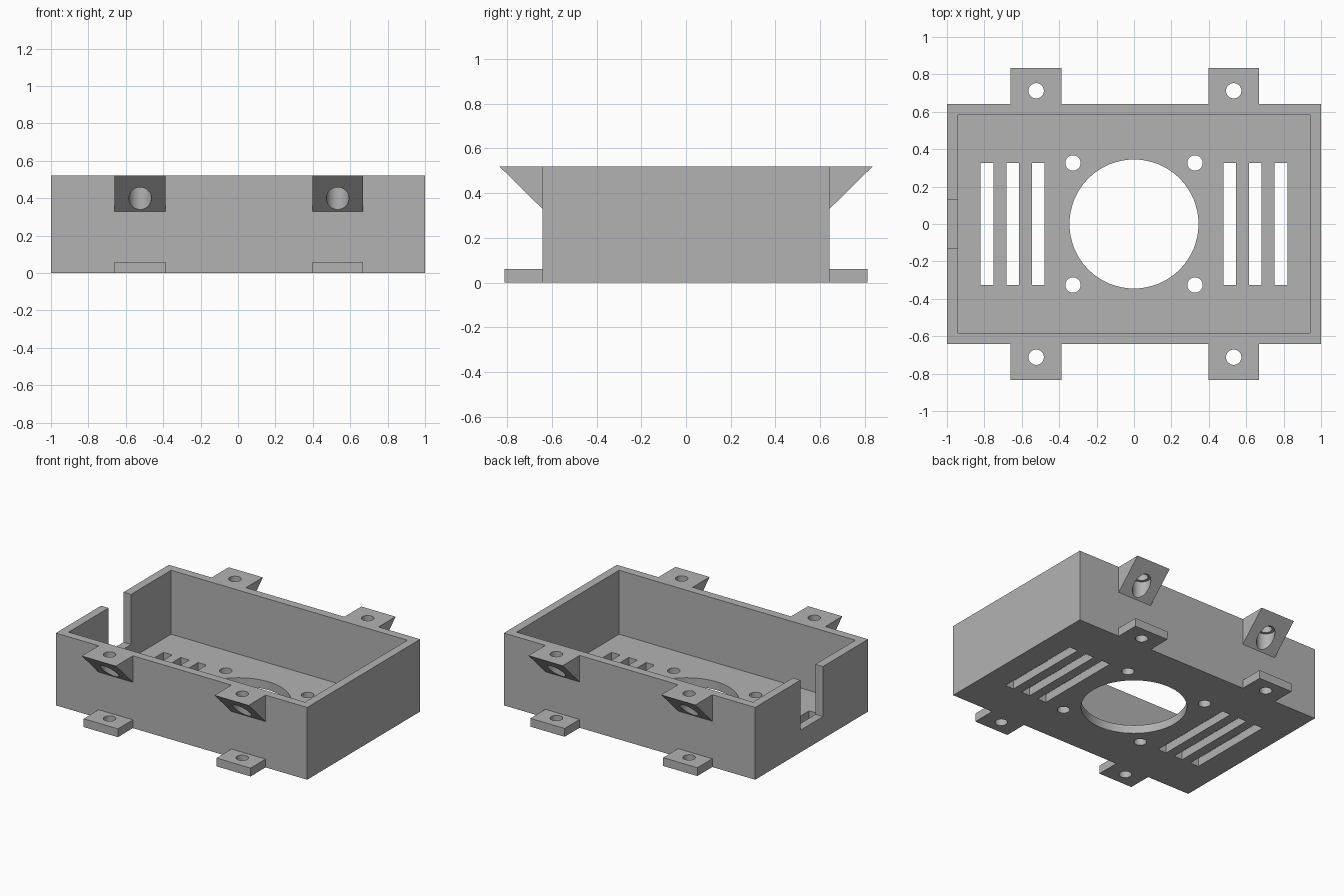
import bpy
import bmesh
from math import radians
from mathutils import Vector

cube = bpy.data.objects.get("Cube")
if cube:
    bpy.data.objects.remove(cube, do_unlink=True)

grey = bpy.data.materials.new("plain grey")
grey.use_nodes = True
grey.diffuse_color = (0.45, 0.45, 0.45, 1)
grey.node_tree.nodes["Principled BSDF"].inputs["Base Color"].default_value = (0.45, 0.45, 0.45, 1)

HALF_X, HALF_Y, HEIGHT = 1.0, 0.642, 0.52
WALL = 0.06
EAR_HALF = 0.136
EAR_CENTRES = {"right": -0.523, "left": 0.533}
SCREW_Y, SCREW_R = 0.712, 0.041


def prism(name, profile, start, sweep):
    """Sweep a flat polygon along a vector into a closed solid."""
    bm = bmesh.new()
    face = bm.faces.new([bm.verts.new(Vector(p) + Vector(start)) for p in profile])
    new = bmesh.ops.extrude_face_region(bm, geom=[face])["geom"]
    bmesh.ops.translate(bm, vec=sweep, verts=[v for v in new if isinstance(v, bmesh.types.BMVert)])
    bmesh.ops.recalc_face_normals(bm, faces=bm.faces)
    mesh = bpy.data.meshes.new(name)
    bm.to_mesh(mesh)
    bm.free()
    mesh.materials.append(grey)
    obj = bpy.data.objects.new(name, mesh)
    bpy.context.collection.objects.link(obj)
    return obj


def box(name, x0, x1, y0, y1, z0, z1):
    return prism(name, [(x0, y0, z0), (x1, y0, z0), (x1, y1, z0), (x0, y1, z0)],
                 (0, 0, 0), (0, 0, z1 - z0))


def cylinder(name, x, y, radius, z0, z1):
    bm = bmesh.new()
    ring = bmesh.ops.create_circle(bm, segments=64, radius=radius)["verts"]
    points = [v.co.copy() for v in ring]
    bm.free()
    return prism(name, points, (x, y, z0), (0, 0, z1 - z0))


def cut(obj, cutters):
    """Subtract each cutter from the part, then discard it."""
    bpy.context.view_layer.objects.active = obj
    for cutter in cutters:
        cutter.hide_render = True
        mod = obj.modifiers.new("cut", "BOOLEAN")
        mod.operation, mod.solver, mod.object = "DIFFERENCE", "EXACT", cutter
        bpy.ops.object.modifier_apply(modifier=mod.name)
        bpy.data.objects.remove(cutter, do_unlink=True)


parts = []

# Open tray with a cable notch in one end wall
tray = box("tray", -HALF_X, HALF_X, -HALF_Y, HALF_Y, 0, HEIGHT)
cutters = [
    box("cavity", -HALF_X + WALL, HALF_X - WALL, -HALF_Y + WALL, HALF_Y - WALL, WALL, 1),
    box("notch", -1.1, -0.9, -0.128, 0.128, 0.16, 1),
    cylinder("fan_opening", 0, 0, 0.345, -0.1, 0.2),
]

# Fan screw holes and vent slots in the floor
for sx in (-1, 1):
    for sy in (-1, 1):
        cutters.append(cylinder("fan_screw", sx * 0.326, sy * 0.326, SCREW_R, -0.1, 0.2))
    for i in range(3):
        x = sx * (0.512 + 0.137 * i)
        cutters.append(box("vent", x - 0.034, x + 0.034, -0.325, 0.325, -0.1, 0.2))
cut(tray, cutters)
parts.append(tray)

# Wedge ears at the rim and flat feet at the base, both drilled
for end, sy in (("front", -1), ("back", 1)):
    for side, x in EAR_CENTRES.items():
        y0 = sy * HALF_Y
        profile = [(0, y0, 0.33), (0, y0, HEIGHT), (0, y0 + sy * 0.193, HEIGHT)]
        ear = prism(f"{end}_{side}_rim_ear", profile, (x - EAR_HALF, 0, 0), (2 * EAR_HALF, 0, 0))
        cut(ear, [cylinder("screw", x, sy * SCREW_Y, SCREW_R, 0.2, 0.7),
                  cylinder("head_recess", x, sy * SCREW_Y, 0.06, 0.2, 0.462)])

        ya, yb = sorted((y0, sy * 0.812))
        foot = box(f"{end}_{side}_foot", x - EAR_HALF, x + EAR_HALF, ya, yb, 0, WALL)
        cut(foot, [cylinder("screw", x, sy * SCREW_Y, SCREW_R, -0.1, 0.2)])
        parts += [ear, foot]

# Smooth hole walls, crisp edges
bpy.ops.object.select_all(action="DESELECT")
for part in parts:
    part.select_set(True)
bpy.context.view_layer.objects.active = tray
bpy.ops.object.shade_smooth_by_angle(angle=radians(30))
